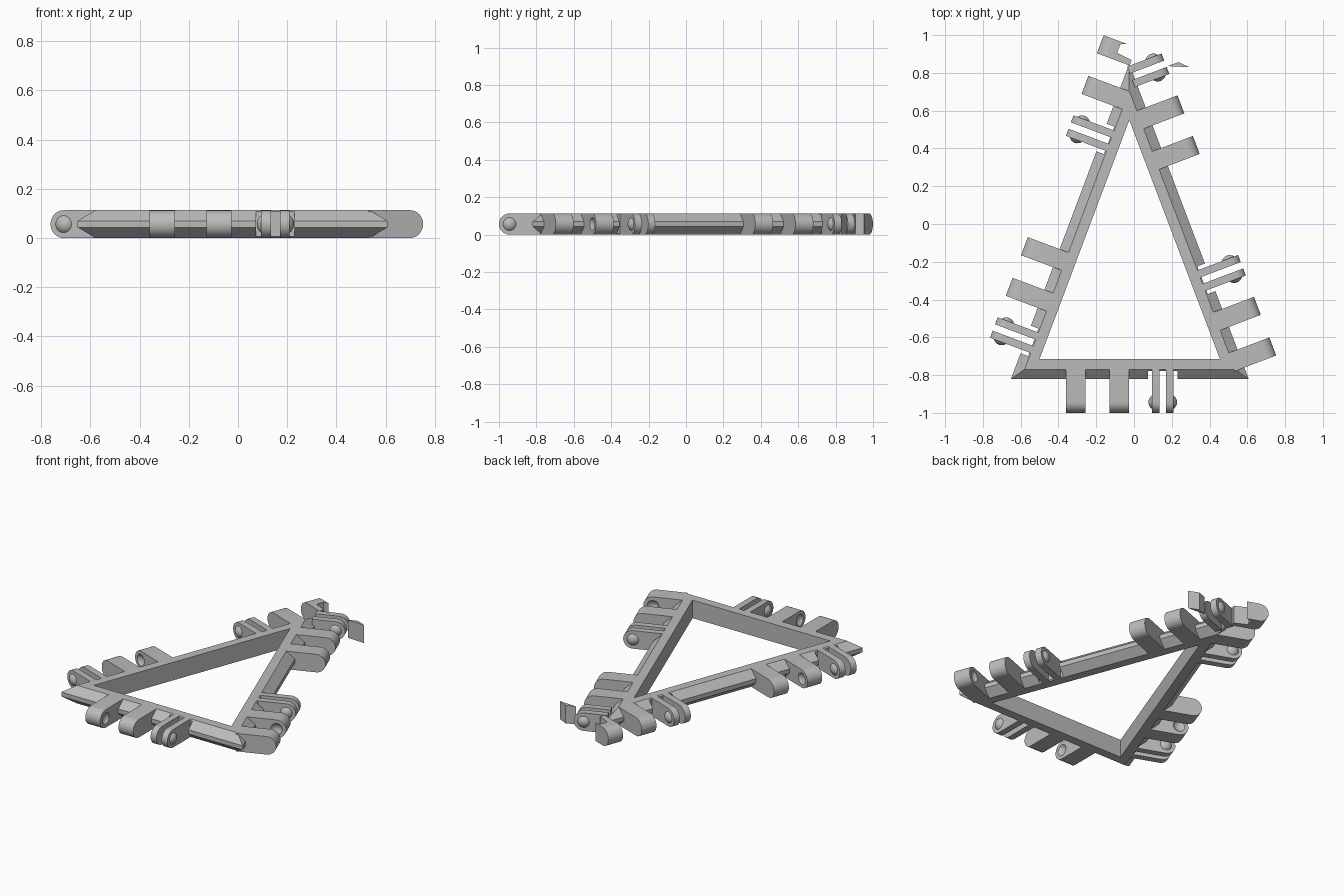
import bpy, bmesh, math
from mathutils import Vector, Matrix

cube = bpy.data.objects.get("Cube")
if cube:
    bpy.data.objects.remove(cube, do_unlink=True)

H = 0.113            # overall thickness
R = H / 2            # radius of rounded hinge ends
REACH = 0.285        # hinge tip distance from the inner edge
PIVOT = REACH - R

grey = bpy.data.materials.new("plain grey")
grey.use_nodes = True
grey.diffuse_color = (0.5, 0.5, 0.5, 1)
bsdf = next(n for n in grey.node_tree.nodes if n.type == "BSDF_PRINCIPLED")
bsdf.inputs["Base Color"].default_value = (0.5, 0.5, 0.5, 1)

# Inner corners of the frame, counter-clockwise
corners = [Vector((-0.5, -0.715, 0)), Vector((0.455, -0.715, 0)), Vector((-0.025, 0.55, 0))]


def make(name, bm, matrix=Matrix.Identity(4)):
    bm.transform(matrix)
    bmesh.ops.recalc_face_normals(bm, faces=bm.faces)
    mesh = bpy.data.meshes.new(name)
    bm.to_mesh(mesh)
    bm.free()
    mesh.materials.append(grey)
    ob = bpy.data.objects.new(name, mesh)
    bpy.context.collection.objects.link(ob)
    return ob


def activate(ob):
    bpy.ops.object.select_all(action='DESELECT')
    ob.select_set(True)
    bpy.context.view_layer.objects.active = ob


def smooth(ob):
    activate(ob)
    bpy.ops.object.shade_smooth_by_angle(angle=math.radians(35))


def carve(ob, cutter):
    cutter.hide_render = True
    activate(ob)
    mod = ob.modifiers.new("cut", 'BOOLEAN')
    mod.operation = 'DIFFERENCE'
    mod.solver = 'EXACT'
    mod.object = cutter
    bpy.ops.object.modifier_apply(modifier=mod.name)
    bpy.data.objects.remove(cutter, do_unlink=True)


def side_matrix(i):
    """Local axes: along the side, outward, up."""
    a, b = corners[i], corners[(i + 1) % 3]
    t = (b - a).normalized()
    n = Vector((t.y, -t.x, 0))
    m = Matrix((t, n, Vector((0, 0, 1)))).transposed().to_4x4()
    return Matrix.Translation(a) @ m


def offset_corner(i, d):
    """Frame corner moved outward by d with a mitre."""
    before = (corners[i] - corners[i - 1]).normalized()
    after = (corners[(i + 1) % 3] - corners[i]).normalized()
    n0, n1 = Vector((before.y, -before.x, 0)), Vector((after.y, -after.x, 0))
    return corners[i] + (n0 + n1) * (d / (1 + n0.dot(n1)))


def prism(points, axis):
    bm = bmesh.new()
    face = bm.faces.new([bm.verts.new(p) for p in points])
    ext = bmesh.ops.extrude_face_region(bm, geom=[face])
    moved = [g for g in ext["geom"] if isinstance(g, bmesh.types.BMVert)]
    bmesh.ops.translate(bm, verts=moved, vec=axis)
    return bm


def plate(name, m, u0, u1, v0):
    """Hinge leaf with a half-round tip."""
    arc = [math.pi * (k / 16 - 0.5) for k in range(17)]
    pts = [(u0, v0, 0)]
    pts += [(u0, PIVOT + R * math.cos(a), R + R * math.sin(a)) for a in arc]
    pts += [(u0, v0, H)]
    return make(name, prism(pts, (u1 - u0, 0, 0)), m)


def ball(name, m, u):
    bm = bmesh.new()
    bmesh.ops.create_uvsphere(bm, u_segments=24, v_segments=16, radius=0.043)
    bmesh.ops.translate(bm, verts=bm.verts, vec=(u, PIVOT, R))
    return make(name, bm, m)


# Triangular frame with a bevelled outer rim
profile = [(0, 0), (0.055, 0), (0.105, 0.043), (0.105, 0.07), (0.055, H), (0, H)]
bm = bmesh.new()
rings = []
for i in range(3):
    rings.append([bm.verts.new(offset_corner(i, d) + Vector((0, 0, z))) for d, z in profile])
for i in range(3):
    a, b = rings[i], rings[(i + 1) % 3]
    for k in range(6):
        j = (k + 1) % 6
        bm.faces.new((a[k], b[k], b[j], a[j]))
frame = make("frame", bm)


def tongue(name, m, u, socket_side, v0=0.05):
    """Thick leaf with a round socket on the side facing its twin."""
    ob = plate(name, m, u - 0.051, u + 0.051, v0)
    carve(ob, ball("socket_cutter", m, u + socket_side * (0.051 + 0.025)))
    smooth(ob)


def clip(name, m, u, v0=0.05):
    """Two thin leaves with round studs on their outer faces."""
    for side, label in ((-1, "first"), (1, "second")):
        inner, outer = u + side * 0.018, u + side * 0.058
        smooth(plate(f"{name}_{label}_leaf", m, min(inner, outer), max(inner, outer), v0))
        # Keep only the stud cap outside the leaf
        bm = bmesh.new()
        bmesh.ops.create_uvsphere(bm, u_segments=24, v_segments=16, radius=0.043)
        bmesh.ops.translate(bm, verts=bm.verts, vec=(outer - side * 0.025, PIVOT, R))
        bmesh.ops.bisect_plane(bm, geom=bm.verts[:] + bm.edges[:] + bm.faces[:],
                               plane_co=(outer - side * 0.005, 0, 0),
                               plane_no=(side, 0, 0), clear_inner=True)
        bmesh.ops.holes_fill(bm, edges=[e for e in bm.edges if e.is_boundary])
        smooth(make(f"{name}_{label}_stud", bm, m))


# Hinge groups: side index, position of the middle tongue, name
PITCH = 0.23
groups = [(0, 0.422, "front"), (1, 0.193, "left_front"), (1, 1.334, "left_back"),
          (2, -0.092, "right_back"), (2, 1.05, "right_front")]
for side, u, name in groups:
    m = side_matrix(side)
    tip = name == "left_back"
    cut_short = name == "right_back"
    tongue(name + "_outer_tongue", m, u - PITCH, 1, 0.185 if cut_short else 0.05)
    tongue(name + "_middle_tongue", m, u, -1)
    clip(name + "_clip", m, u + PITCH, 0.09 if tip else 0.05)
    if not tip:
        # Clearance notch in the rim around the clip
        w = 0.078
        c = u + PITCH
        box = [(c - w, 0.062, -0.1), (c + w, 0.062, -0.1), (c + w, 0.2, -0.1), (c - w, 0.2, -0.1)]
        carve(frame, make("notch_cutter", prism(box, (0, 0, 0.4)), m))
    if cut_short:
        # Narrow strips remaining at the root of the shortened tongue
        c = u - PITCH
        strip = [(c + 0.02, 0.1, 0), (c + 0.051, 0.1, 0), (c + 0.051, 0.2, 0), (c + 0.01, 0.2, 0)]
        make("shortened_tongue_root", prism(strip, (0, 0, H)), m)
        corner = [(c - 0.051, 0.155, 0), (c - 0.03, 0.2, 0), (c - 0.051, 0.2, 0)]
        make("shortened_tongue_corner", prism(corner, (0, 0, H)), m)

# Loose wedge left beyond the rear clip
wedge = [(0.177, 0.836, 0), (0.294, 0.83, 0), (0.235, 0.857, 0)]
make("rear_wedge", prism(wedge, (0, 0, H)))
